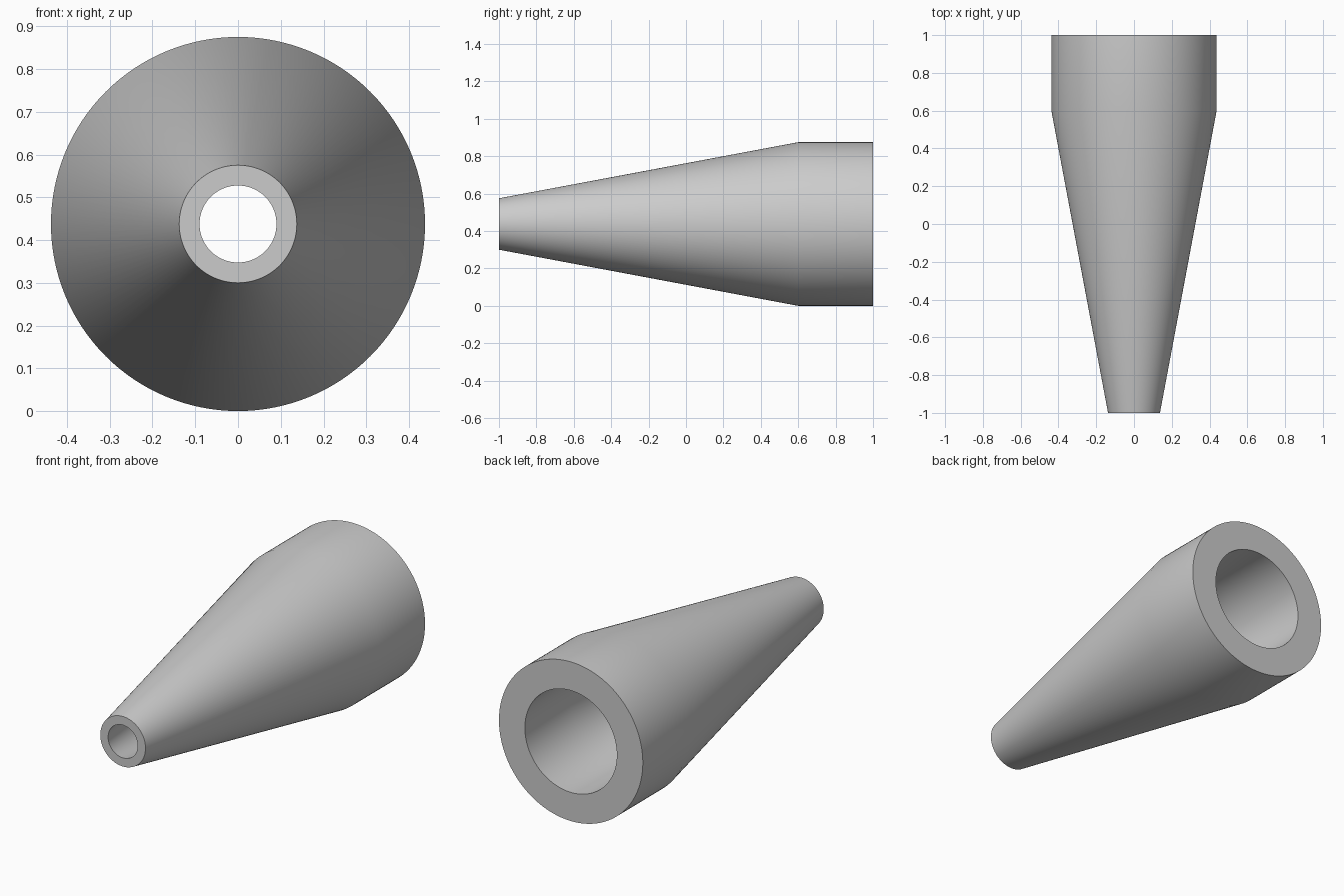
import bpy
import bmesh
import math
from mathutils import Matrix, Vector

cube = bpy.data.objects.get("Cube")
if cube:
    bpy.data.objects.remove(cube, do_unlink=True)

SEGMENTS = 128
AXIS_HEIGHT = 0.4375

# Closed wall section as (radius, y): outer taper and collar, then the bore
section = [(0.1375, -1), (0.4375, 0.6), (0.4375, 1),
           (0.28, 1), (0.28, 0.6), (0.09, -1)]

grey = bpy.data.materials.new("plain grey")
grey.use_nodes = True
grey.diffuse_color = (0.6, 0.6, 0.6, 1)
grey.node_tree.nodes["Principled BSDF"].inputs["Base Color"].default_value = grey.diffuse_color

# Revolve the section about the y axis
bm = bmesh.new()
verts = [bm.verts.new((r, y, 0)) for r, y in section]
edges = [bm.edges.new((v, verts[(i + 1) % len(verts)])) for i, v in enumerate(verts)]
bmesh.ops.spin(bm, geom=verts + edges, cent=(0, 0, 0), axis=(0, 1, 0),
               angle=math.tau, steps=SEGMENTS, use_merge=True)
bmesh.ops.remove_doubles(bm, verts=bm.verts, dist=0.0001)
bmesh.ops.recalc_face_normals(bm, faces=bm.faces)
bmesh.ops.transform(bm, matrix=Matrix.Translation(Vector((0, 0, AXIS_HEIGHT))), verts=bm.verts)

mesh = bpy.data.meshes.new("tapered_nozzle")
bm.to_mesh(mesh)
bm.free()
mesh.materials.append(grey)
nozzle = bpy.data.objects.new("tapered_nozzle", mesh)
bpy.context.collection.objects.link(nozzle)

# Smooth walls with crisp end rims
bpy.ops.object.select_all(action="DESELECT")
nozzle.select_set(True)
bpy.context.view_layer.objects.active = nozzle
bpy.ops.object.shade_smooth_by_angle(angle=math.radians(30))
